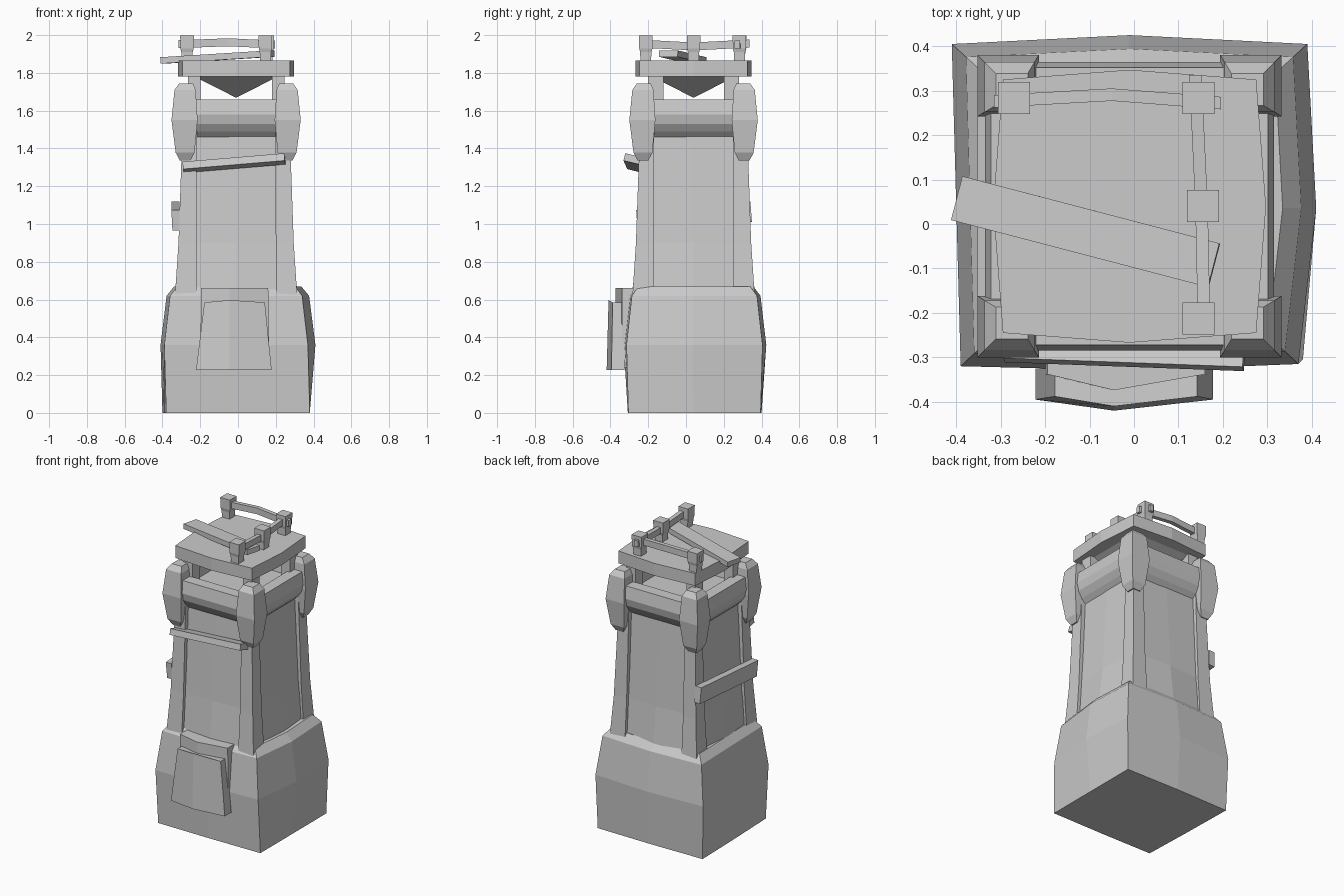
import bpy, bmesh
from mathutils import Vector, Matrix

if "Cube" in bpy.data.objects:
    bpy.data.objects.remove(bpy.data.objects["Cube"])

CX, CY = -0.01, 0.04          # tower axis


def loft(name, rings):
    """Skin a stack of equal-length closed rings and cap both ends."""
    bm = bmesh.new()
    vs = [[bm.verts.new(p) for p in r] for r in rings]
    n = len(rings[0])
    for a, b in zip(vs, vs[1:]):
        for i in range(n):
            bm.faces.new((a[i], a[(i + 1) % n], b[(i + 1) % n], b[i]))
    bm.faces.new(vs[0][::-1])
    bm.faces.new(vs[-1])
    bmesh.ops.recalc_face_normals(bm, faces=bm.faces)
    me = bpy.data.meshes.new(name)
    bm.to_mesh(me)
    bm.free()
    ob = bpy.data.objects.new(name, me)
    bpy.context.collection.objects.link(ob)
    return ob


def square(x, y, z, hx, hy=None):
    hy = hx if hy is None else hy
    return [(x + a * hx, y + b * hy, z) for a, b in ((-1, -1), (1, -1), (1, 1), (-1, 1))]


def octo(z, h, bulge):
    """Square ring around the tower axis with side midpoints pushed outward."""
    m = h + bulge
    pts = ((-h, -h), (0, -m), (h, -h), (m, 0), (h, h), (0, m), (-h, h), (-m, 0))
    return [(CX + x, CY + y, z) for x, y in pts]


def plank(name, start, end, width, thick, side):
    """Straight board from start to end; side is the width direction."""
    s, e = Vector(start), Vector(end)
    d = (e - s).normalized()
    w = Vector(side)
    w = (w - d * w.dot(d)).normalized()
    t = d.cross(w)
    rings = [[p + w * (a * width / 2) + t * (b * thick / 2)
              for a, b in ((-1, -1), (1, -1), (1, 1), (-1, 1))] for p in (s, e)]
    return loft(name, rings)


def rail(name, path, wdir, w, h):
    """Bent rail with a rectangular section along a path."""
    v = Vector(wdir)
    up = Vector((0, 0, 1))
    return loft(name, [[Vector(p) + v * (a * w / 2) + up * (b * h / 2)
                        for a, b in ((-1, -1), (1, -1), (1, 1), (-1, 1))] for p in path])


# Flared stone base
outline = [(-.39, -.32), (0, -.33), (.37, -.315), (.41, .035),
           (.39, .405), (-.01, .425), (-.41, .405), (-.40, .04)]
bottom = [(-.38, -.305), (-.01, -.308), (.38, -.305), (.38, .04),
          (.38, .395), (-.01, .40), (-.40, .395), (-.392, .04)]


def scaled(s, z):
    return [(CX + (x - CX) * s, CY + (y - CY) * s, z) for x, y in outline]


loft("base", [[(x, y, 0) for x, y in bottom], scaled(1, .36), scaled(.92, .62),
              scaled(.82, .67)])

# Shaft walls, swelling towards the base
loft("shaft_wall", [octo(.6, .30, .03), octo(.9, .281, .012), octo(1.6, .25, 0)])

# Corner pillars, corner blocks and roof supports
for sx in (-1, 1):
    for sy in (-1, 1):
        tag = ("left" if sx < 0 else "right") + ("_front" if sy < 0 else "_back")
        px = []
        for z, out, inner in ((.6, .325, .21), (.9, .305, .21), (1.5, .284, .208)):
            c, h = (out + inner) / 2, (out - inner) / 2
            px.append(square(CX + sx * c, CY + sy * c, z, h))
        loft("pillar_" + tag, px)

        bx, by = CX + sx * .27, CY + sy * .268
        loft("corner_block_" + tag, [
            square(bx + sx * o, by + sy * o, z, h) for z, h, o in
            ((1.335, .028, 0), (1.378, .05, 0), (1.55, .069, .003),
             (1.71, .056, 0), (1.745, .036, -.005))])
        loft("roof_support_" + tag, [
            square(CX + sx * .222, CY + sy * .2, z, .033, .04) for z in (1.56, 1.79)])

# Beam ring with sunken floor at the shaft head
loft("beam_ring", [square(CX, CY, z, h) for z, h in
                   ((1.46, .255), (1.49, .285), (1.53, .313), (1.58, .325),
                    (1.66, .312), (1.66, .235), (1.59, .225))])

# Roof slab and its tapered underside
loft("roof_slab", [octo(1.782, .285, .022), octo(1.865, .285, .022)])
loft("roof_underside", [square(CX, CY, z, h) for z, h in ((1.67, .003), (1.785, .23))])

# Doorway surround and leaning door
def door_ring(z, xl, xr, yf, ym, yb, dz=0):
    return [(xl, yb, z), (xl, yf, z), (-.045, ym, z + dz), (xr, yf, z), (xr, yb, z)]


loft("door_surround", [door_ring(.24, -.2, .165, -.34, -.37, -.22),
                       door_ring(.66, -.195, .16, -.338, -.374, -.22)])
loft("door", [door_ring(.228, -.222, .178, -.395, -.42, -.325),
              door_ring(.585, -.178, .142, -.388, -.41, -.325, .012)])

# Repair boards on the walls and roof
plank("front_board", (-.29, -.265, 1.30), (.248, -.285, 1.345), .085, .04, (0, 1, -.25))
plank("left_board", (-.329, -.26, 1.02), (-.329, .345, 1.065), .108, .042, (-.05, 0, 1))
plank("roof_board", (-.398, .058, 1.866), (.18, -.093, 1.902), .102, .034, (.25, 1, 0))

# Railing posts: slim foot under a wider head
for i, (x, y) in enumerate(((-.27, .284), (.145, .283), (.155, .04), (.145, -.213))):
    loft(f"railing_post_{i + 1}", [square(x, y, z, h) for z, h in
         ((1.86, .028), (1.91, .03), (1.93, .035), (1.998, .036))])

# Bent rails
rail("back_rail", [(-.315, .276, 1.952), (-.05, .291, 1.962), (.196, .272, 1.95)],
     (0, 1, 0), .028, .042)
rail("side_rail", [(.138, .335, 1.955), (.152, .04, 1.94), (.158, -.245, 1.955)],
     (1, 0, 0), .028, .042)
